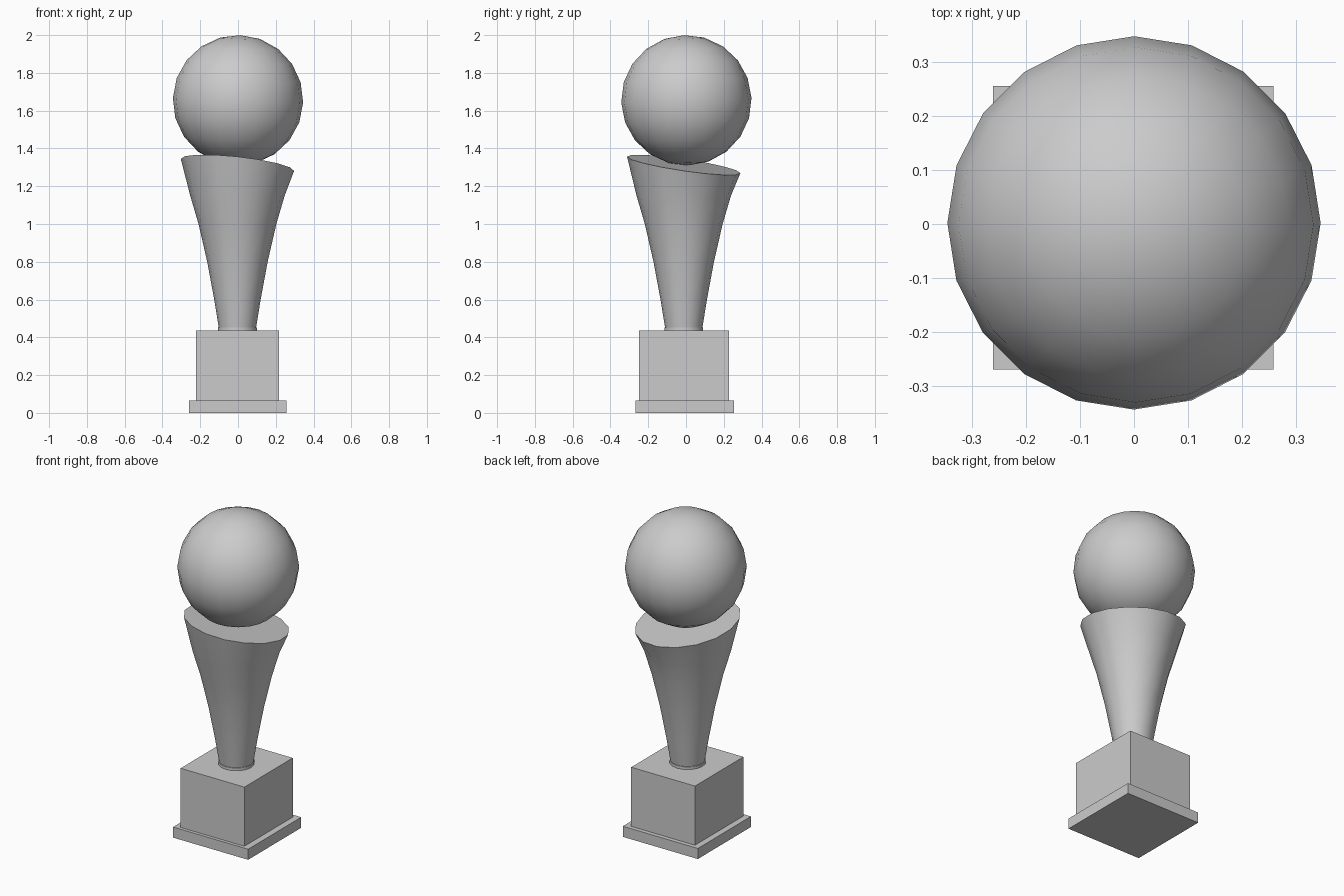
import bpy, bmesh, math
from mathutils import Euler

cube = bpy.data.objects.get("Cube")
if cube:
    bpy.data.objects.remove(cube, do_unlink=True)

# One plain grey for everything
GREY = (0.6, 0.6, 0.6, 1.0)
grey = bpy.data.materials.new("plain grey")
grey.use_nodes = True
grey.diffuse_color = GREY
grey.node_tree.nodes["Principled BSDF"].inputs["Base Color"].default_value = GREY


def finish(name, bm, smooth_angle=None):
    bmesh.ops.recalc_face_normals(bm, faces=bm.faces)
    mesh = bpy.data.meshes.new(name)
    bm.to_mesh(mesh)
    bm.free()
    mesh.materials.append(grey)
    obj = bpy.data.objects.new(name, mesh)
    bpy.context.collection.objects.link(obj)
    if smooth_angle:
        bpy.ops.object.select_all(action='DESELECT')
        obj.select_set(True)
        bpy.context.view_layer.objects.active = obj
        bpy.ops.object.shade_smooth_by_angle(angle=math.radians(smooth_angle))
    return obj


def box(name, size, centre):
    bm = bmesh.new()
    bmesh.ops.create_cube(bm, size=1)
    bmesh.ops.scale(bm, vec=size, verts=bm.verts)
    bmesh.ops.translate(bm, vec=centre, verts=bm.verts)
    return finish(name, bm)


def turned(name, profile, centre, sides, tilt=(0, 0)):
    """Closed turned solid; the last ring is slanted by the x and y tilt."""
    bm = bmesh.new()
    rings = []
    for i, (r, z) in enumerate(profile):
        ring = []
        for k in range(sides):
            a = math.tau * k / sides
            x, y = r * math.cos(a), r * math.sin(a)
            lift = tilt[0] * x + tilt[1] * y if i == len(profile) - 1 else 0
            ring.append(bm.verts.new((centre[0] + x, centre[1] + y, z + lift)))
        rings.append(ring)
    for low, high in zip(rings, rings[1:]):
        for k in range(sides):
            n = (k + 1) % sides
            bm.faces.new((low[k], low[n], high[n], high[k]))
    bm.faces.new(rings[0])
    bm.faces.new(rings[-1])
    return finish(name, bm, 40)


# Square pedestal
box("base_plate", (0.518, 0.523, 0.066), (-0.001, -0.007, 0.033))
box("base_block", (0.44, 0.477, 0.37), (-0.002, -0.01, 0.25))

# Collar and flared stem with a slanted flat top
axis = (-0.003, -0.012)
turned("stem_collar", [(0.103, 0.43), (0.103, 0.452)], axis, 16)
turned("flared_stem",
       [(0.097, 0.44), (0.123, 0.6), (0.16, 0.8), (0.206, 1.0),
        (0.25, 1.15), (0.3, 1.313)],
       axis, 16, tilt=(-0.106, -0.146))

# Ball resting on the stem, leaning slightly
bm = bmesh.new()
bmesh.ops.create_uvsphere(bm, u_segments=20, v_segments=10, radius=0.345)
lean = Euler((math.radians(2), math.radians(2), 0)).to_matrix()
bmesh.ops.rotate(bm, cent=(0, 0, 0), matrix=lean, verts=bm.verts)
bmesh.ops.translate(bm, vec=(0, 0.002, 1.655), verts=bm.verts)
finish("ball", bm, 40)
